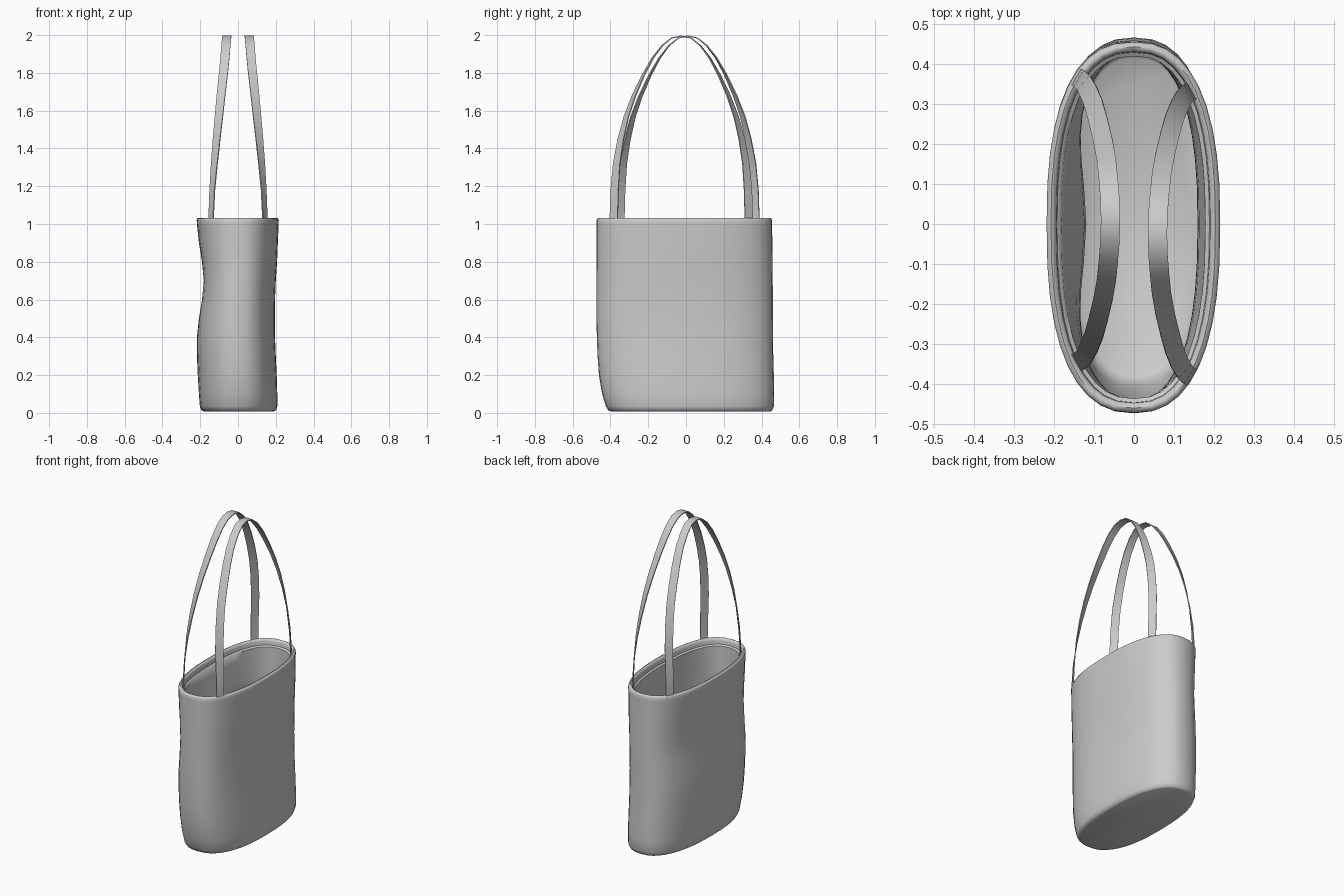
import bpy, bmesh, math
from mathutils import Vector

if "Cube" in bpy.data.objects:
    bpy.data.objects.remove(bpy.data.objects["Cube"])

SEG = 40

# Soft body outline: z, half widths towards -x, +x, -y, +y
ROWS = [
    (0.008, .180, .188, .395, .445),
    (0.014, .194, .201, .412, .457),
    (0.035, .202, .208, .424, .465),
    (0.10, .207, .208, .444, .467),
    (0.20, .213, .205, .461, .465),
    (0.30, .218, .200, .468, .462),
    (0.40, .220, .196, .472, .461),
    (0.50, .216, .195, .474, .460),
    (0.60, .206, .196, .474, .460),
    (0.70, .199, .200, .474, .459),
    (0.80, .204, .207, .473, .458),
    (0.90, .213, .211, .473, .457),
    (1.00, .219, .215, .473, .456),
    (1.02, .220, .216, .473, .456),
]


def outline(z):
    """Half widths interpolated at height z."""
    if z <= ROWS[0][0]:
        return ROWS[0][1:]
    for a, b in zip(ROWS, ROWS[1:]):
        if z <= b[0]:
            t = (z - a[0]) / (b[0] - a[0])
            return [p + (q - p) * t for p, q in zip(a[1:], b[1:])]
    return ROWS[-1][1:]


def ring(bm, z, inset, dent):
    xl, xr, yn, yp = [h - inset for h in outline(z)]
    verts = []
    for i in range(SEG):
        a = 2 * math.pi * i / SEG
        c, s = math.cos(a), math.sin(a)
        e = 2 / 2.45
        x = math.copysign(abs(c) ** e, c) * (xr if c > 0 else xl)
        y = math.copysign(abs(s) ** e, s) * (yp if s > 0 else yn)
        if x < 0:   # slack cloth sagging inwards on the left side
            x += dent * math.exp(-((z - .68) / .2) ** 2 - (y / .22) ** 2)
        verts.append(bm.verts.new((x, y, z)))
    return verts


def finish(name, bm, angle):
    bmesh.ops.recalc_face_normals(bm, faces=bm.faces)
    me = bpy.data.meshes.new(name)
    bm.to_mesh(me)
    bm.free()
    ob = bpy.data.objects.new(name, me)
    bpy.context.collection.objects.link(ob)
    bpy.ops.object.select_all(action='DESELECT')
    ob.select_set(True)
    bpy.context.view_layer.objects.active = ob
    bpy.ops.object.shade_smooth_by_angle(angle=math.radians(angle))
    return ob


# Bag body: outer wall, rolled rim, hem step, lining and floor in one loft
bm = bmesh.new()
loft = [(r[0], 0, .02) for r in ROWS]
loft += [(1.029, .004, 0), (1.033, .012, 0), (1.029, .021, 0), (1.018, .025, 0),
         (0.995, .026, 0), (0.988, .036, 0)]
loft += [(z, .036, .045) for z in (.94, .88, .8, .74, .68, .6, .5, .4, .3, .2, .1)]
loft += [(.05, .036, 0), (.035, .05, 0)]
rings = [ring(bm, *r) for r in loft]
for lo, hi in zip(rings, rings[1:]):
    for i in range(SEG):
        j = (i + 1) % SEG
        bm.faces.new((lo[i], lo[j], hi[j], hi[i]))
bm.faces.new(rings[0][::-1])
bm.faces.new(rings[-1])
finish("bag_body", bm, 50)

# Handles: half arch as (y, z, x) from apex to base
ARCH = [(0, 1.995, .059), (.05, 1.985, .060), (.10, 1.945, .064), (.15, 1.88, .069),
        (.20, 1.79, .078), (.25, 1.68, .090), (.29, 1.57, .101), (.32, 1.45, .113),
        (.342, 1.32, .125), (.353, 1.18, .136), (.357, 1.04, .142), (.353, .95, .138)]


def handle(name, side, shift):
    bm = bmesh.new()
    path = [(-y, z, x, -1) for y, z, x in ARCH[:0:-1]] + [(y, z, x, 1) for y, z, x in ARCH]
    pts = [Vector((side * x, y + shift, z)) for y, z, x, _ in path]
    sections = []
    for k, p in enumerate(pts):
        tan = (pts[min(k + 1, len(pts) - 1)] - pts[max(k - 1, 0)]).normalized()
        # strap turns from crosswise at the apex to lie along the wall at the base
        t = min(1, (2 - path[k][1]) / .85)
        turn = math.radians(60) * t * path[k][3]
        w = Vector((-side * math.cos(turn), math.sin(turn), 0))
        w = (w - tan * w.dot(tan)).normalized()
        n = tan.cross(w) * .003
        w *= .024
        sections.append([bm.verts.new(p + q) for q in (w + n, w - n, -w - n, -w + n)])
    for a, b in zip(sections, sections[1:]):
        for i in range(4):
            j = (i + 1) % 4
            bm.faces.new((a[i], a[j], b[j], b[i]))
    bm.faces.new(sections[0])
    bm.faces.new(sections[-1][::-1])
    return finish(name, bm, 40)


handle("left_handle", -1, .01)
handle("right_handle", 1, -.025)
